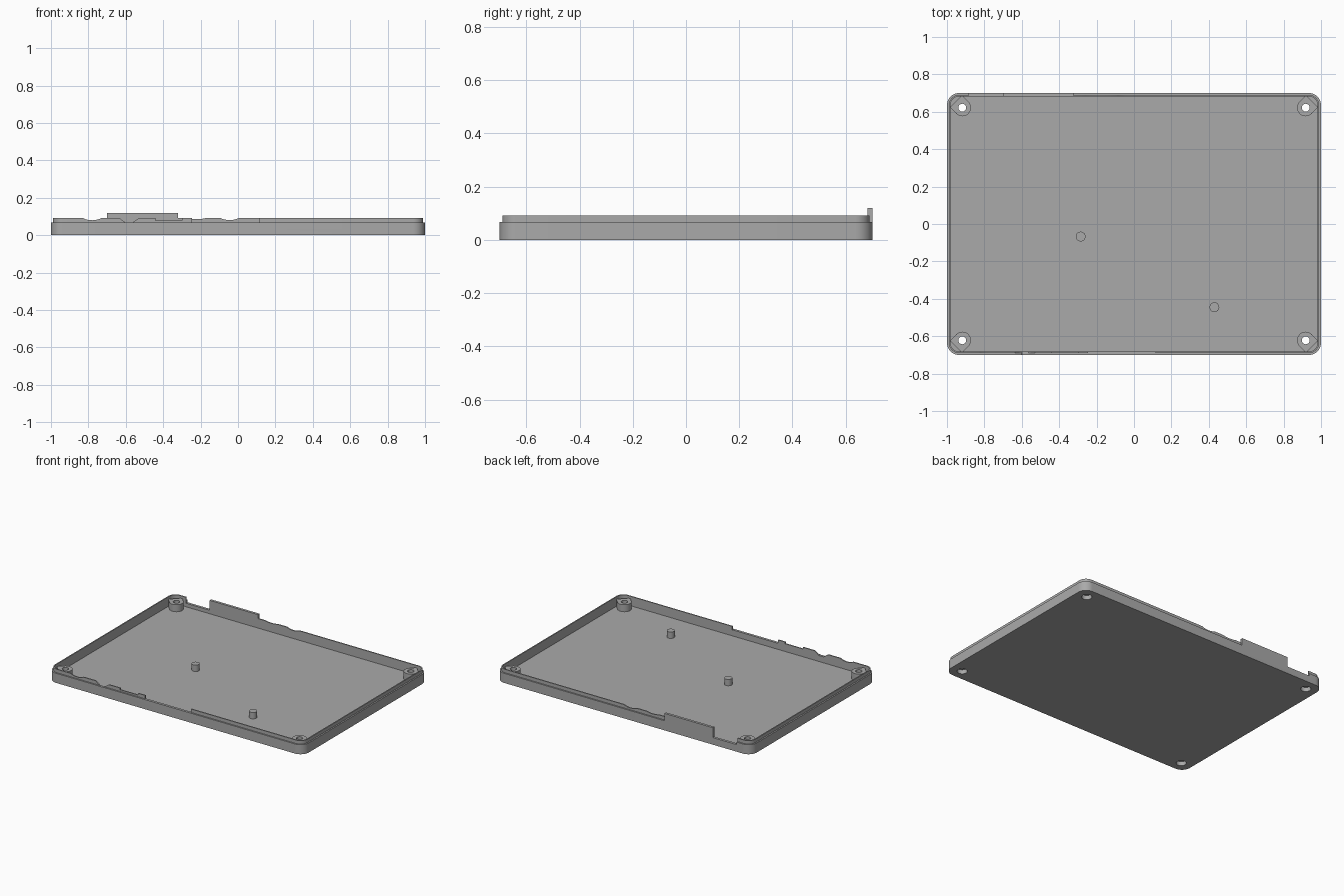
import bpy, bmesh, math
from mathutils import Matrix, Vector

if "Cube" in bpy.data.objects:
    bpy.data.objects.remove(bpy.data.objects["Cube"], do_unlink=True)

grey = bpy.data.materials.new("plain grey")
grey.use_nodes = True
grey.diffuse_color = (0.4, 0.4, 0.4, 1)
grey.node_tree.nodes["Principled BSDF"].inputs["Base Color"].default_value = grey.diffuse_color

FLOOR, STEP, RIM = 0.025, 0.068, 0.092


def make_object(name, bm):
    bmesh.ops.recalc_face_normals(bm, faces=bm.faces)
    mesh = bpy.data.meshes.new(name)
    bm.to_mesh(mesh)
    bm.free()
    mesh.materials.append(grey)
    obj = bpy.data.objects.new(name, mesh)
    bpy.context.collection.objects.link(obj)
    return obj


def rounded_outline(inset, segments=10):
    radius = 0.065 - inset
    points = []
    for i, (sx, sy) in enumerate([(1, 1), (-1, 1), (-1, -1), (1, -1)]):
        for k in range(segments + 1):
            a = math.pi / 2 * (i + k / segments)
            points.append((sx * 0.935 + radius * math.cos(a), sy * 0.635 + radius * math.sin(a)))
    return points


def prism(name, outline, y0, y1):
    """Extrude an x-z outline along y."""
    bm = bmesh.new()
    face = bm.faces.new([bm.verts.new((x, y0, z)) for x, z in outline])
    new = bmesh.ops.extrude_face_region(bm, geom=[face])["geom"]
    bmesh.ops.translate(bm, vec=(0, y1 - y0, 0), verts=[v for v in new if isinstance(v, bmesh.types.BMVert)])
    return make_object(name, bm)


def cylinder(name, x, y, z0, z1, radius, sides=32):
    bm = bmesh.new()
    bmesh.ops.create_cone(bm, cap_ends=True, segments=sides, radius1=radius, radius2=radius,
                          depth=z1 - z0, matrix=Matrix.Translation((x, y, (z0 + z1) / 2)))
    return make_object(name, bm)


def boolean(target, tool, operation="DIFFERENCE"):
    mod = target.modifiers.new("cut", "BOOLEAN")
    mod.operation, mod.object, mod.solver = operation, tool, "EXACT"
    bpy.context.view_layer.objects.active = target
    bpy.ops.object.modifier_apply(modifier=mod.name)


def discard(obj):
    bpy.data.objects.remove(obj, do_unlink=True)


# Tray: rounded outlines stacked from the base, over the stepped rim, to the floor
bm = bmesh.new()
rings = []
for inset, z in [(0, 0), (0, STEP), (0.01, STEP), (0.01, RIM), (0.018, RIM), (0.018, FLOOR)]:
    rings.append([bm.verts.new((x, y, z)) for x, y in rounded_outline(inset)])
for low, high in zip(rings, rings[1:]):
    for i in range(len(low)):
        j = (i + 1) % len(low)
        bm.faces.new((low[i], low[j], high[j], high[i]))
bm.faces.new(rings[0])
bm.faces.new(rings[-1])
tray = make_object("tray", bm)


# Rim openings on the front and back walls
def slot(x0, x1, z):
    return [(x0, z), (x1, z), (x1, 0.2), (x0, 0.2)]


def dip(x, half, depth):
    """Shallow curved hollow in the rim."""
    r = (half * half + depth * depth) / (2 * depth)
    reach = math.asin(half / r)
    arc = [(x + r * math.sin(reach * k / 6), RIM - depth + r * (1 - math.cos(reach * k / 6)))
           for k in range(-6, 7)]
    return arc + [(x + half, 0.2), (x - half, 0.2)]


front_cuts = [dip(-0.78, 0.05, 0.012), slot(-0.44, -0.30, 0.08), slot(-0.245, 0.115, STEP),
              [(-0.60, 0.067), (-0.565, 0.067), (-0.53, RIM), (-0.53, 0.2), (-0.635, 0.2), (-0.635, RIM)]]
back_cuts = [slot(-0.885, -0.70, 0.05), dip(-0.22, 0.05, 0.006), dip(-0.045, 0.05, 0.011)]
for outlines, y0, y1 in [(front_cuts, -0.72, -0.672), (back_cuts, 0.672, 0.72)]:
    for outline in outlines:
        cutter = prism("rim_cutter", outline, y0, y1)
        boolean(tray, cutter)
        discard(cutter)

# Raised tab on the back wall
tab = prism("back_tab", [(-0.70, 0.03), (-0.32, 0.03), (-0.32, 0.12), (-0.70, 0.12)], 0.682, 0.70)
boolean(tray, tab, "UNION")
discard(tab)

# Corner screw bosses, each joined to the corner by a web, with a counterbored hole
for sx, side in [(1, "left"), (-1, "right")]:
    for sy, end in [(-1, "front"), (1, "back")]:
        x, y = sx * 0.918, sy * 0.622
        boss = cylinder(f"{end}_{side}_boss", x, y, 0.012, 0.075, 0.046)
        bm = bmesh.new()
        bmesh.ops.create_cube(bm, size=1, matrix=Matrix.Translation((x, y, 0.0435))
                              @ Matrix.Rotation(math.atan2(sy, sx), 4, "Z")
                              @ Matrix.Translation((0.024, 0, 0))
                              @ Matrix.Diagonal((0.048, 0.09, 0.063, 1)))
        web = make_object("web", bm)
        boolean(boss, web, "UNION")
        discard(web)
        boolean(tray, boss, "UNION")
        discard(boss)
        for radius, top in [(0.021, 0.2), (0.033, 0.03)]:
            hole = cylinder("hole_cutter", x, y, -0.1, top, radius)
            boolean(tray, hole)
            discard(hole)

# Two locating posts on the floor
posts = [cylinder("centre_post", -0.285, -0.067, 0.02, 0.07, 0.026),
         cylinder("front_post", 0.43, -0.445, 0.02, 0.07, 0.026)]

for obj in [tray] + posts:
    bpy.ops.object.select_all(action="DESELECT")
    obj.select_set(True)
    bpy.context.view_layer.objects.active = obj
    bpy.ops.object.shade_smooth_by_angle(angle=math.radians(30))
